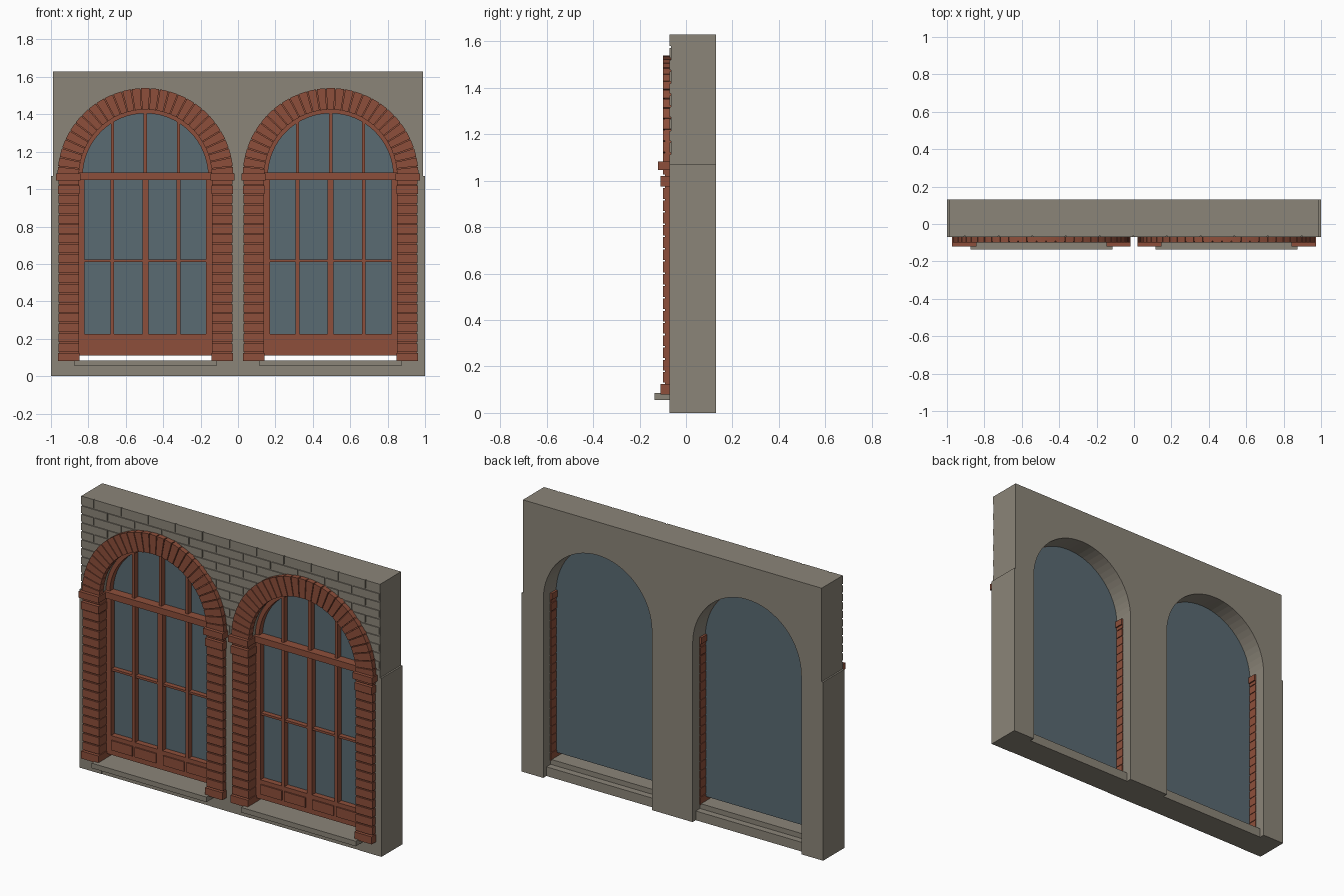
import bpy, bmesh, math

if "Cube" in bpy.data.objects:
    bpy.data.objects.remove(bpy.data.objects["Cube"], do_unlink=True)

SPRING = 1.07      # height where the arches begin
CX = 0.495         # window centre offset
OPEN = 0.36        # half width of the wall opening


def material(name, rgb):
    m = bpy.data.materials.new(name)
    m.use_nodes = True
    m.diffuse_color = (*rgb, 1)
    m.node_tree.nodes["Principled BSDF"].inputs["Base Color"].default_value = (*rgb, 1)
    return m


STONE = material("grey stone", (0.26, 0.235, 0.19))
BRICK = material("red brick", (0.27, 0.078, 0.043))
GLASS = material("blue grey glass", (0.10, 0.145, 0.17))


def finish(bm, name, mat):
    bmesh.ops.recalc_face_normals(bm, faces=bm.faces)
    mesh = bpy.data.meshes.new(name)
    bm.to_mesh(mesh)
    bm.free()
    mesh.materials.append(mat)
    obj = bpy.data.objects.new(name, mesh)
    bpy.context.collection.objects.link(obj)
    return obj


def prism(bm, outline, y0, y1):
    """Extrude an (x, z) outline from y0 to y1."""
    face = bm.faces.new([bm.verts.new((x, y0, z)) for x, z in outline])
    ext = bmesh.ops.extrude_face_region(bm, geom=[face])["geom"]
    verts = [v for v in ext if isinstance(v, bmesh.types.BMVert)]
    bmesh.ops.translate(bm, verts=verts, vec=(0, y1 - y0, 0))


def box(bm, x0, x1, y0, y1, z0, z1):
    prism(bm, [(x0, z0), (x1, z0), (x1, z1), (x0, z1)], y0, y1)


def arc(cx, r, a0=0.0, a1=math.pi, n=32):
    return [(cx + r * math.cos(a0 + (a1 - a0) * i / n),
             SPRING + r * math.sin(a0 + (a1 - a0) * i / n)) for i in range(n + 1)]


def ring(bm, cx, r0, r1, y0, y1, a0=0.0, a1=math.pi, n=32):
    prism(bm, arc(cx, r1, a0, a1, n) + arc(cx, r0, a1, a0, n), y0, y1)


# Wall with two arched openings running down to the floor
bm = bmesh.new()
outline = [(-1, 0), (-1, SPRING), (-0.99, SPRING), (-0.99, 1.63),
           (0.99, 1.63), (0.99, SPRING), (1, SPRING), (1, 0)]
for cx in (CX, -CX):
    outline += [(cx + OPEN, 0)] + arc(cx, OPEN) + [(cx - OPEN, 0)]
prism(bm, outline, -0.064, 0.13)
finish(bm, "wall", STONE)

# Plain facing on the lower piers
bm = bmesh.new()
for x0, x1 in ((-1, -CX - OPEN), (-CX + OPEN, CX - OPEN), (CX + OPEN, 1)):
    box(bm, x0, x1, -0.07, -0.06, 0, SPRING)
finish(bm, "pier_facing", STONE)

# Shallow stone courses above the springing, stopping behind the arches
bm = bmesh.new()
COURSES, LENGTH, GAP = 11, 0.18, 0.008
step = (1.63 - SPRING) / COURSES
for row in range(COURSES):
    z0 = SPRING + row * step
    dz = z0 + step / 2 - SPRING
    half = math.sqrt(max(0.42 ** 2 - dz ** 2, 0))
    spans = [(-0.99, 0.99)]
    if half:
        spans = [(-0.99, -CX - half), (-CX + half, CX - half), (CX + half, 0.99)]
    for s0, s1 in spans:
        for i in range(-7, 8):
            x = i * LENGTH + (row % 2) * LENGTH / 2
            x0, x1 = max(x, s0), min(x + LENGTH - GAP, s1)
            if x1 - x0 > 0.005:
                top = z0 + step - (GAP if row < COURSES - 1 else 0)
                box(bm, x0, x1, -0.07, -0.06, z0, top)
finish(bm, "wall_courses", STONE)


def build_window(cx, side):
    # Stone sill and the block under it
    bm = bmesh.new()
    box(bm, cx - 0.38, cx + 0.38, -0.135, -0.06, 0.055, 0.085)
    box(bm, cx - OPEN, cx + OPEN, -0.07, 0.06, 0.055, 0.085)
    box(bm, cx - OPEN, cx + OPEN, -0.068, 0.1, 0, 0.055)
    finish(bm, side + "_sill", STONE)

    # Brick columns with base, necking and capital
    bm = bmesh.new()
    for s in (-1, 1):
        def block(inner, outer, front, z0, z1, back=0.065):
            a, b = sorted((cx + s * inner, cx + s * outer))
            box(bm, a, b, front, back, z0, z1)
        block(0.358, 0.46, -0.09, 0.085, SPRING, 0.06)
        block(0.353, 0.468, -0.11, 0.08, 0.125)
        rows, bottom, top = 16, 0.13, 0.975
        h = (top - bottom) / rows
        for i in range(rows):
            block(0.355, 0.465, -0.1, bottom + i * h, bottom + (i + 1) * h - 0.007)
        block(0.353, 0.468, -0.11, 0.975, 1.02)
        block(0.355, 0.465, -0.1, 1.026, 1.045)
        block(0.347, 0.477, -0.12, 1.045, 1.083)
    finish(bm, side + "_brick_columns", BRICK)

    # Wedge bricks around the arch over a recessed backing
    bm = bmesh.new()
    ring(bm, cx, 0.358, 0.465, -0.09, -0.055)
    count = 29
    for i in range(count):
        a = math.pi / count
        ring(bm, cx, 0.355, 0.47, -0.1, -0.06, (i + 0.05) * a, (i + 0.95) * a, 2)
    finish(bm, side + "_brick_arch", BRICK)

    # Window frame: stiles, rails, mullions and arched head
    bm = bmesh.new()
    front, back = -0.03, 0.008
    for s in (-1, 1):
        a, b = sorted((cx + s * 0.325, cx + s * 0.358))
        box(bm, a, b, front, back, 0.11, SPRING)
    ring(bm, cx, 0.335, 0.36, front, back)
    box(bm, cx - 0.358, cx + 0.358, -0.05, 0.009, 1.05, 1.088)
    box(bm, cx - 0.33, cx + 0.33, front, back, 0.11, 0.225)
    box(bm, cx - 0.33, cx + 0.33, -0.025, back, 0.611, 0.624)
    for off, low, high in ((-0.177, 0.01, 0.008), (0, 0.016, 0.009), (0.177, 0.01, 0.008)):
        x = cx + off
        box(bm, x - low, x + low, front, back, 0.2, 1.06)
        box(bm, x - high, x + high, front, back, 1.07, SPRING + math.sqrt(0.345 ** 2 - off ** 2))
    finish(bm, side + "_window_frame", BRICK)

    # Raised panels on the bottom rail
    bm = bmesh.new()
    for off in (-0.25, -0.093, 0.093, 0.25):
        box(bm, cx + off - 0.07, cx + off + 0.07, -0.038, -0.028, 0.142, 0.2)
    finish(bm, side + "_rail_panels", BRICK)

    # Arched glass sheet
    bm = bmesh.new()
    prism(bm, [(cx + 0.356, 0.11)] + arc(cx, 0.358) + [(cx - 0.356, 0.11)], 0.004, 0.012)
    finish(bm, side + "_glass", GLASS)


build_window(CX, "left")
build_window(-CX, "right")
